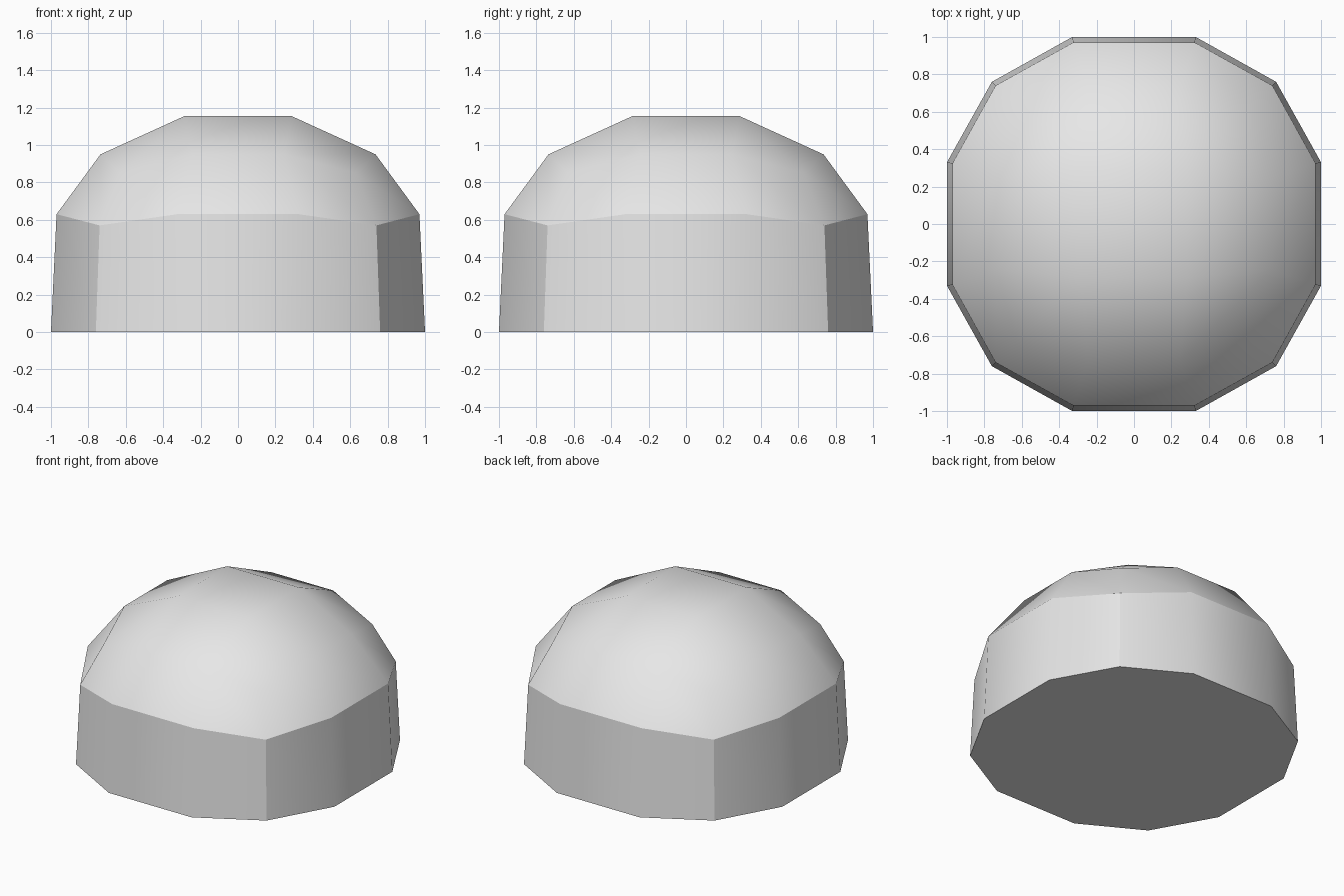
import bpy
import bmesh

cube = bpy.data.objects.get("Cube")
if cube:
    bpy.data.objects.remove(cube, do_unlink=True)

# Grid level (height, larger side, smaller side) -> rounded position
SHAPE = {
    (3, 1, 1): (0.285, 0.285, 1.155),
    (3, 3, 1): (0.735, 0.245, 0.95),
    (3, 3, 3): (0.63, 0.63, 0.85),
    (1, 3, 1): (0.97, 0.325, 0.63),
    (1, 3, 3): (0.74, 0.74, 0.57),
    (-1, 3, 1): (1.0, 0.33, 0.0),
    (-1, 3, 3): (0.76, 0.76, 0.0),
}


def sign(value):
    return 1 if value > 0 else -1


# Cube cut in thirds, open below the base level
bm = bmesh.new()
bmesh.ops.create_cube(bm, size=6)
bmesh.ops.subdivide_edges(bm, edges=bm.edges[:], cuts=2, use_grid_fill=True)
bmesh.ops.delete(bm, geom=[v for v in bm.verts if v.co.z < -2], context='VERTS')

# Round the cube into a dome on a tapered wall
for v in bm.verts:
    x, y, z = (round(c) for c in v.co)
    big, small, height = SHAPE[z, max(abs(x), abs(y)), min(abs(x), abs(y))]
    px, py = (big, small) if abs(x) >= abs(y) else (small, big)
    v.co = (sign(x) * px, sign(y) * py, height)

# Flat underside
bmesh.ops.holes_fill(bm, edges=[e for e in bm.edges if e.is_boundary], sides=0)
bmesh.ops.recalc_face_normals(bm, faces=bm.faces[:])

# Smooth surfaces, creased at the rim, the base and the four wall corners
for f in bm.faces:
    f.smooth = True
for e in bm.edges:
    a, b = (v.co for v in e.verts)
    in_wall = max(a.z, b.z) < 0.64
    level = abs(a.z - b.z) < 0.1
    corner = abs(abs(a.x) - abs(a.y)) < 0.01
    e.smooth = not (in_wall and (level or corner))

mesh = bpy.data.meshes.new("dome")
bm.to_mesh(mesh)
bm.free()
dome = bpy.data.objects.new("dome", mesh)
bpy.context.collection.objects.link(dome)

# Light grey surface
grey = bpy.data.materials.new("light_grey")
grey.use_nodes = True
colour = (0.8, 0.8, 0.8, 1.0)
grey.diffuse_color = colour
grey.node_tree.nodes["Principled BSDF"].inputs["Base Color"].default_value = colour
mesh.materials.append(grey)
